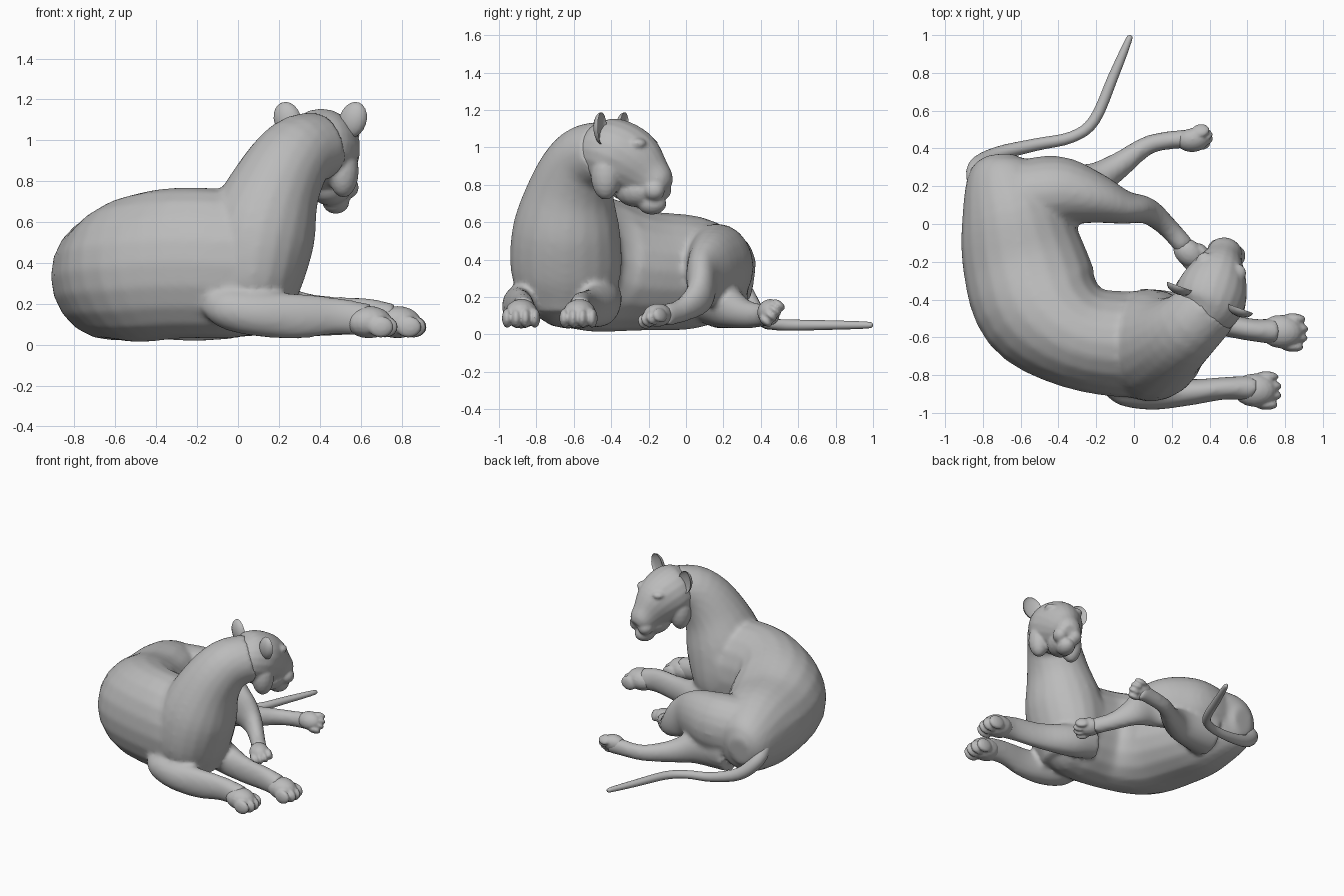
import bpy, bmesh, math
from mathutils import Vector, Matrix

if "Cube" in bpy.data.objects:
    bpy.data.objects.remove(bpy.data.objects["Cube"])

fur = bpy.data.materials.new("stone_grey")
fur.use_nodes = True
GREY = (.5, .5, .5, 1)
fur.diffuse_color = GREY
fur.node_tree.nodes["Principled BSDF"].inputs["Base Color"].default_value = GREY

UP = Vector((0, 0, 1))
SIDES = 20


def spline(rows, steps):
    """Catmull-Rom through rows of any width."""
    pts = [Vector(r) for r in rows]
    pts = [pts[0] * 2 - pts[1]] + pts + [pts[-1] * 2 - pts[-2]]
    out = []
    for a, b, c, d in zip(pts, pts[1:], pts[2:], pts[3:]):
        for i in range(steps):
            t = i / steps
            out.append(b + (c - a) * (t / 2) + (a * 2 - b * 5 + c * 4 - d) * (t * t / 2)
                       + (b * 3 - a - c * 3 + d) * (t ** 3 / 2))
    return out + [pts[-2]]


def loft(bm, rows, up=UP, steps=4):
    """Tube of elliptical rings: x, y, z, half width, half height."""
    rows = spline(rows, steps)
    rings = []
    for i, row in enumerate(rows):
        ahead, behind = rows[min(i + 1, len(rows) - 1)], rows[max(i - 1, 0)]
        tangent = (Vector(ahead[:3]) - Vector(behind[:3])).normalized()
        side = tangent.cross(up).normalized()
        top = side.cross(tangent)
        ring = []
        for k in range(SIDES):
            a = math.tau * k / SIDES
            ring.append(bm.verts.new(Vector(row[:3]) + side * math.cos(a) * row[3]
                                     + top * math.sin(a) * row[4]))
        rings.append(ring)
    for r, s in zip(rings, rings[1:]):
        for k in range(SIDES):
            n = (k + 1) % SIDES
            bm.faces.new((r[k], r[n], s[n], s[k]))
    bm.faces.new(rings[0][::-1])
    bm.faces.new(rings[-1])


def frame(pos, heading):
    """Local axes: x sideways, y forward, z up."""
    return Matrix.Translation(pos) @ Matrix.Rotation(heading, 4, "Z")


def blob(bm, matrix, pos, size):
    m = matrix @ Matrix.Translation(pos) @ Matrix.Diagonal((*size, 1))
    return bmesh.ops.create_uvsphere(bm, u_segments=16, v_segments=10, radius=1, matrix=m)["verts"]


def paw(bm, pos, heading, scale=1, tilt=0):
    """Broad foot with four toes, pointing along local y."""
    m = frame(pos, heading) @ Matrix.Rotation(tilt, 4, "Y") @ Matrix.Scale(scale, 4)
    blob(bm, m, (0, 0, .01), (.085, .11, .075))
    for k in (-1.5, -.5, .5, 1.5):
        reach = .085 - abs(k) * .018
        blob(bm, m, (k * .047, reach, -.012), (.027, .06, .05))


def finish(name, bm, voxel=0, smooth=4):
    bmesh.ops.recalc_face_normals(bm, faces=bm.faces)
    mesh = bpy.data.meshes.new(name)
    bm.to_mesh(mesh)
    bm.free()
    mesh.materials.append(fur)
    obj = bpy.data.objects.new(name, mesh)
    bpy.context.collection.objects.link(obj)
    if voxel:
        fuse = obj.modifiers.new("fuse", "REMESH")
        fuse.mode = "VOXEL"
        fuse.voxel_size = voxel
        fuse.use_smooth_shade = True
        relax = obj.modifiers.new("relax", "SMOOTH")
        relax.factor = .5
        relax.iterations = smooth
    bpy.ops.object.select_all(action="DESELECT")
    obj.select_set(True)
    bpy.context.view_layer.objects.active = obj
    bpy.ops.object.shade_smooth_by_angle(angle=math.radians(50))
    return obj


# Curled torso, neck and upper limbs fused into one skin
body = bmesh.new()
loft(body, [(-.71, .36, .3, .08, .1), (-.70, .28, .31, .19, .21), (-.64, .06, .33, .28, .3),
            (-.58, -.2, .34, .33, .32), (-.49, -.44, .37, .34, .36), (-.28, -.6, .4, .28, .37),
            (0, -.64, .39, .28, .36), (.16, -.64, .36, .24, .31), (.29, -.63, .34, .1, .15)])
# Chest and neck
loft(body, [(.06, -.64, .12, .2, .17), (.07, -.64, .3, .29, .24), (.11, -.64, .55, .29, .27),
            (.19, -.61, .78, .23, .22), (.29, -.54, .93, .19, .19), (.41, -.43, .98, .16, .17)],
     up=Vector((-1, 0, .3)))
# Shoulder blades
for y in (-.8, -.47):
    blob(body, Matrix.Translation((.03, y, .42)) @ Matrix.Rotation(.25, 4, "Y"),
         (0, 0, 0), (.17, .12, .27))
# Upper hind leg, bent over the lower one
loft(body, [(-.6, .14, .36, .2, .23), (-.4, .17, .36, .19, .23), (-.22, .14, .35, .14, .2),
            (-.06, .09, .29, .09, .16), (.07, .07, .2, .07, .1), (.18, -.02, .13, .055, .065),
            (.27, -.12, .1, .055, .06)])
# Lower hind leg along the ground
loft(body, [(-.5, .18, .2, .16, .17), (-.24, .22, .15, .1, .12), (-.08, .31, .11, .07, .08),
            (.08, .42, .1, .05, .06), (.26, .45, .11, .05, .06), (.34, .45, .11, .055, .065)])
# Right foreleg
loft(body, [(-.15, -.85, .22, .05, .06), (-.06, -.86, .18, .1, .1), (.1, -.89, .15, .095, .11),
            (.3, -.89, .14, .07, .11), (.48, -.87, .14, .06, .09), (.64, -.87, .12, .07, .08)])
# Left foreleg
loft(body, [(.02, -.44, .2, .1, .12), (.2, -.46, .16, .1, .12), (.42, -.52, .14, .065, .1),
            (.62, -.56, .14, .06, .09), (.76, -.57, .12, .07, .08)])
finish("body", body, .018, 5)

# Paws
for name, pos, heading, scale, tilt in (
        ("right_front_paw", (.64, -.88, .1), -1.6, 1.05, 0),
        ("left_front_paw", (.78, -.57, .1), -1.65, 1.05, 0),
        ("left_hind_paw", (.29, -.15, .095), -2.3, .82, .3),
        ("right_hind_paw", (.31, .45, .12), -1.5, .8, .9)):
    foot = bmesh.new()
    paw(foot, pos, heading, scale, tilt)
    finish(name, foot, .009, 2)

# Head: skull, cheeks, muzzle and chin, turned toward the back
FACING = -.35
head = bmesh.new()
loft(head, [(.34, -.53, 1.02, .1, .1), (.38, -.46, .99, .17, .17), (.41, -.37, .96, .19, .19),
            (.44, -.28, .91, .16, .18), (.47, -.19, .84, .105, .13), (.49, -.13, .8, .085, .09),
            (.5, -.1, .78, .05, .05)])
face = frame((.41, -.37, .95), FACING)
blob(head, face, (0, .2, -.25), (.065, .08, .06))
blob(head, face, (0, .12, -.18), (.1, .13, .09))
for side in (-1, 1):
    blob(head, face, (side * .12, -.02, -.1), (.075, .08, .13))   # cheek
    blob(head, face, (side * .05, .23, -.18), (.055, .06, .055))  # whisker pad
    blob(head, face, (side * .09, .15, .07), (.05, .05, .03))     # brow
finish("head", head, .011, 3)

# Nose and eyes
nose = bmesh.new()
blob(nose, face, (0, .27, -.12), (.04, .025, .025))
finish("nose", nose)
for side, name in ((-1, "right_eye"), (1, "left_eye")):
    eye = bmesh.new()
    blob(eye, face, (side * .095, .165, .015), (.025, .025, .018))
    finish(name, eye)

# Cupped round ears
for side, name in ((-1, "right_ear"), (1, "left_ear")):
    ear = bmesh.new()
    m = face @ Matrix.Translation((side * .17, -.02, .15)) @ Matrix.Rotation(side * .35, 4, "Y")
    verts = blob(ear, Matrix.Identity(4), (0, 0, 0), (.07, .045, .09))
    for v in verts:
        if v.co.y > 0:
            v.co.y *= -.45
    bmesh.ops.transform(ear, matrix=m, verts=verts)
    finish(name, ear)

# Tail resting on the ground
tail = bmesh.new()
loft(tail, [(-.82, .2, .34, .06, .06), (-.83, .3, .24, .05, .05), (-.72, .37, .13, .04, .045),
            (-.52, .42, .07, .033, .035), (-.33, .46, .055, .03, .03), (-.21, .55, .05, .03, .03),
            (-.11, .78, .05, .027, .025), (-.03, .97, .05, .018, .018), (-.02, 1, .05, .005, .005)])
finish("tail", tail)
